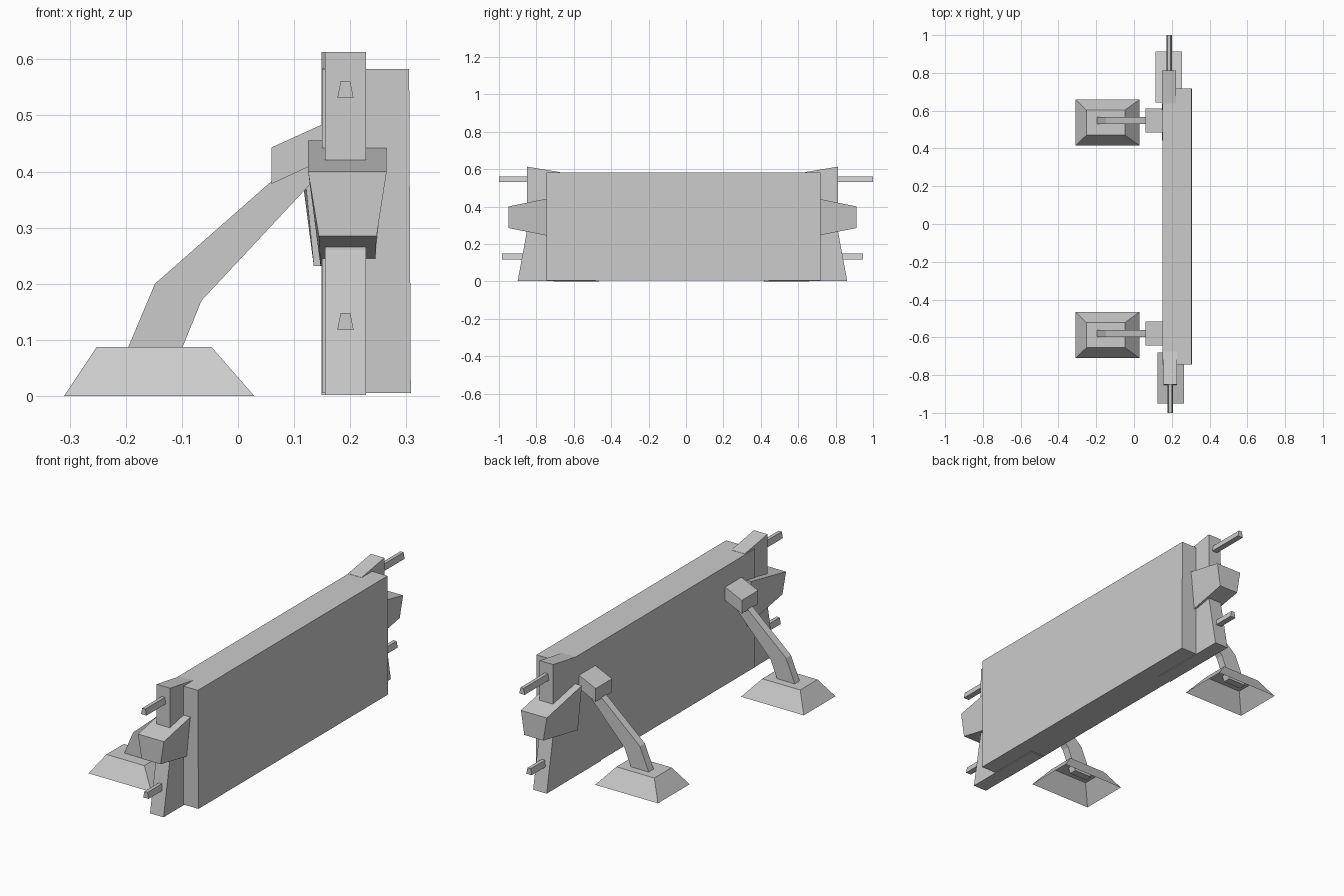
import bpy, bmesh

if "Cube" in bpy.data.objects:
    bpy.data.objects.remove(bpy.data.objects["Cube"])


def loft(name, ring_a, ring_b, open_start=False):
    """Solid between two matching rings of points."""
    bm = bmesh.new()
    a = [bm.verts.new(p) for p in ring_a]
    b = [bm.verts.new(p) for p in ring_b]
    n = len(a)
    for i in range(n):
        j = (i + 1) % n
        bm.faces.new((a[i], a[j], b[j], b[i]))
    cap = bm.faces.new(a)
    bm.faces.new(b)
    bmesh.ops.recalc_face_normals(bm, faces=bm.faces)
    if open_start:
        bmesh.ops.delete(bm, geom=[cap], context='FACES_ONLY')
    me = bpy.data.meshes.new(name)
    bm.to_mesh(me)
    bm.free()
    ob = bpy.data.objects.new(name, me)
    bpy.context.collection.objects.link(ob)
    return ob


def prism_y(name, profile, y0, y1):
    """Extrude an (x, z) profile along y."""
    return loft(name, [(x, y0, z) for x, z in profile], [(x, y1, z) for x, z in profile])


def prism_x(name, profile, x0, x1):
    """Extrude a (y, z) profile along x."""
    return loft(name, [(x0, y, z) for y, z in profile], [(x1, y, z) for y, z in profile])


def rect(x0, x1, y0, y1, z):
    return [(x0, y0, z), (x1, y0, z), (x1, y1, z), (x0, y1, z)]


# Main slab
prism_y("panel", [(0.15, 0.005), (0.308, 0.005), (0.305, 0.583), (0.15, 0.583)], -0.745, 0.718)

# side: sign of y, dy: outward y shift, dx: x shift of end fittings, tip: peg end
for label, s, dy, dx, tip in (("front", -1, 0.0, 0.0, 1.0), ("back", 1, -0.038, -0.006, 1.0)):
    def Y(v):
        return s * (v + dy)

    # End column with flared foot and raised top corner
    col = [(0.90, 0.002), (0.852, 0.26), (0.85, 0.613), (0.675, 0.584), (0.48, 0.002)]
    prism_x(label + "_column", [(Y(y), z) for y, z in col], 0.155 + dx, 0.228 + dx)

    # Tapered clamp block around the column
    def clamp_ring(y, z0, z1, b0, b1):
        d = dx * 2
        return [(b0 + d, Y(y), z0), (b1 + d, Y(y), z0), (0.265 + d, Y(y), z1), (0.125 + d, Y(y), z1)]
    loft(label + "_clamp", clamp_ring(0.95, 0.285, 0.40, 0.144, 0.247),
         clamp_ring(0.68, 0.232, 0.455, 0.147, 0.244))

    # Two pegs
    for part, z, end in (("upper", 0.531, s * tip), ("lower", 0.118, Y(0.984))):
        prof = [(0.177 + dx, z), (0.206 + dx, z), (0.20 + dx, z + 0.03), (0.183 + dx, z + 0.03)]
        prism_y(f"{label}_{part}_peg", prof, Y(0.80), end)

    # Rear stand: hollow foot, bent arm, mounting head
    c = -0.588 if s < 0 else 0.537
    loft(label + "_stand_foot", rect(-0.31, 0.029, c - 0.122, c + 0.122, 0.0),
         rect(-0.252, -0.047, c - 0.067, c + 0.067, 0.087), open_start=True)
    m = -0.579 if s < 0 else 0.548
    arm = [(-0.207, 0.06), (-0.11, 0.06), (-0.065, 0.17), (0.16, 0.411),
           (0.16, 0.471), (-0.148, 0.20)]
    prism_y(label + "_stand_arm", arm, m - 0.019, m + 0.019)
    head = [(0.06, 0.378), (0.17, 0.429), (0.17, 0.493), (0.06, 0.443)]
    prism_y(label + "_stand_head", head, m - 0.063, m + 0.063)
